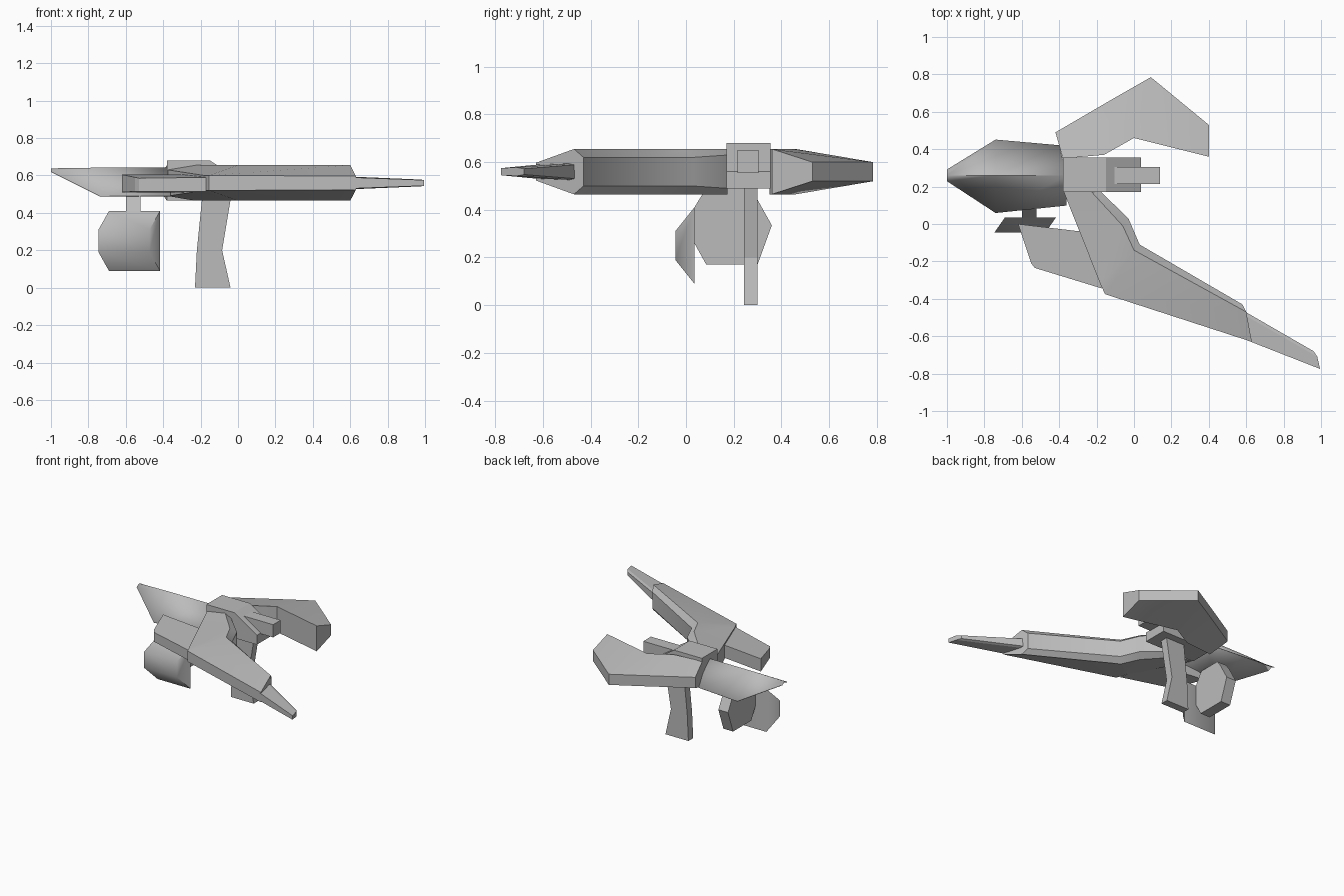
import bpy, bmesh, math

if "Cube" in bpy.data.objects:
    bpy.data.objects.remove(bpy.data.objects["Cube"], do_unlink=True)

grey = bpy.data.materials.new("plain grey")
grey.use_nodes = True
COLOUR = (0.5, 0.5, 0.5, 1)
grey.diffuse_color = COLOUR
grey.node_tree.nodes["Principled BSDF"].inputs["Base Color"].default_value = COLOUR


def loft(name, sections, cap=True, closed=True, smooth=None):
    """Skin a row of matching cross-sections."""
    bm = bmesh.new()
    rings = [[bm.verts.new(p) for p in s] for s in sections]
    n = len(rings[0])
    for a, b in zip(rings, rings[1:]):
        for i in range(n if closed else n - 1):
            j = (i + 1) % n
            bm.faces.new((a[i], a[j], b[j], b[i]))
    if cap:
        bm.faces.new(rings[0])
        bm.faces.new(rings[-1])
    bmesh.ops.recalc_face_normals(bm, faces=bm.faces)
    mesh = bpy.data.meshes.new(name)
    bm.to_mesh(mesh)
    bm.free()
    mesh.materials.append(grey)
    ob = bpy.data.objects.new(name, mesh)
    bpy.context.collection.objects.link(ob)
    if smooth:
        bpy.ops.object.select_all(action='DESELECT')
        ob.select_set(True)
        bpy.context.view_layer.objects.active = ob
        bpy.ops.object.shade_smooth_by_angle(angle=math.radians(smooth))
    return ob


def prism(name, outline, lo, hi, axis):
    """Extrude a flat outline between lo and hi along an axis."""
    def put(p, d):
        p = list(p)
        p.insert(axis, d)
        return p
    return loft(name, [[put(p, d) for p in outline] for d in (lo, hi)])


MID = 0.56


def pairs(*points):
    """Cross-section mirrored about the mid height from (x, y, half height)."""
    up = [(x, y, MID + h) for x, y, h in points]
    return up + [(x, y, 2 * MID - z) for x, y, z in reversed(up)]


# Front arm: thin leading edge, full-height ridge, chamfered back edge
loft("front_arm", [
    pairs((-.375, .17, .07), (-.23, .175, .095), (-.18, .175, .07)),
    pairs((-.18, -.32, .04), (-.06, -.01, .095), (-.03, .03, .06)),
    pairs((-.155, -.375, .04), (0, -.14, .095), (.03, -.11, .06)),
    pairs((.63, -.63, .037), (.6, -.47, .095), (.58, -.43, .06)),
], smooth=40)

# Tapered tip at the end of the front arm
loft("arm_tip", [
    pairs((.60, -.62, .03), (.58, -.48, .035), (.57, -.455, .03)),
    pairs((.995, -.775, .015), (.98, -.71, .018), (.96, -.68, .012)),
])

# Rear arm: wedge that is thin along its outer edge
loft("rear_arm", [
    pairs((-.42, .49, .04), (-.38, .35, .095)),
    pairs((-.12, .665, .04), (-.16, .37, .095)),
    pairs((.09, .785, .04), (0, .46, .095)),
    pairs((.4, .53, .04), (.4, .36, .095)),
], smooth=40)

# Small flat wing beside the front arm
loft("side_wing", [
    [(-.62, 0, .51), (-.55, -.21, .515), (-.53, -.235, .515), (-.17, -.345, .515), (-.2, -.05, .51)],
    [(-.62, 0, .605), (-.55, -.21, .59), (-.53, -.235, .585), (-.17, -.345, .59), (-.2, -.05, .605)],
])

# Tent-shaped tail fin, open underneath
fin = loft("tail_fin", [
    [(-1, .23, .62), (-1, .26, .636), (-1, .29, .62)],
    [(-.74, .06, .49), (-.74, .26, .64), (-.74, .45, .49)],
    [(-.36, .10, .49), (-.36, .26, .64), (-.40, .42, .49)],
], cap=False, closed=False, smooth=20)
shell = fin.modifiers.new("thickness", 'SOLIDIFY')
shell.thickness = 0.004
shell.offset = 0

# Central block with sloping nose, and the square rod through it
prism("centre_block", [(-.38, .49), (-.38, .68), (-.15, .68), (.037, .56), (.037, .49)], .17, .355, 1)
prism("square_rod", [(.215, .555), (.305, .555), (.305, .65), (.215, .65)], -.14, .14, 0)

# Bent grip
prism("grip", [(-.19, .5), (-.035, .5), (-.085, .2), (-.04, 0), (-.23, 0), (-.22, .2)], .243, .3, 1)

# Eight-sided plate hanging below the tail
prism("hanging_plate", [(.035, .26), (.085, .17), (.3, .17), (.36, .335),
                        (.29, .46), (.26, .5), (.09, .5), (.035, .41)], -.6, -.52, 0)

# Slanted curved shield in front of the plate
rim = [(.035, .41), (-.045, .31), (-.045, .19), (.035, .09)]
loft("shield", [[(x + .7 * (y - .035), y, z) for y, z in rim] for x in (-.69, -.417)], smooth=60)
